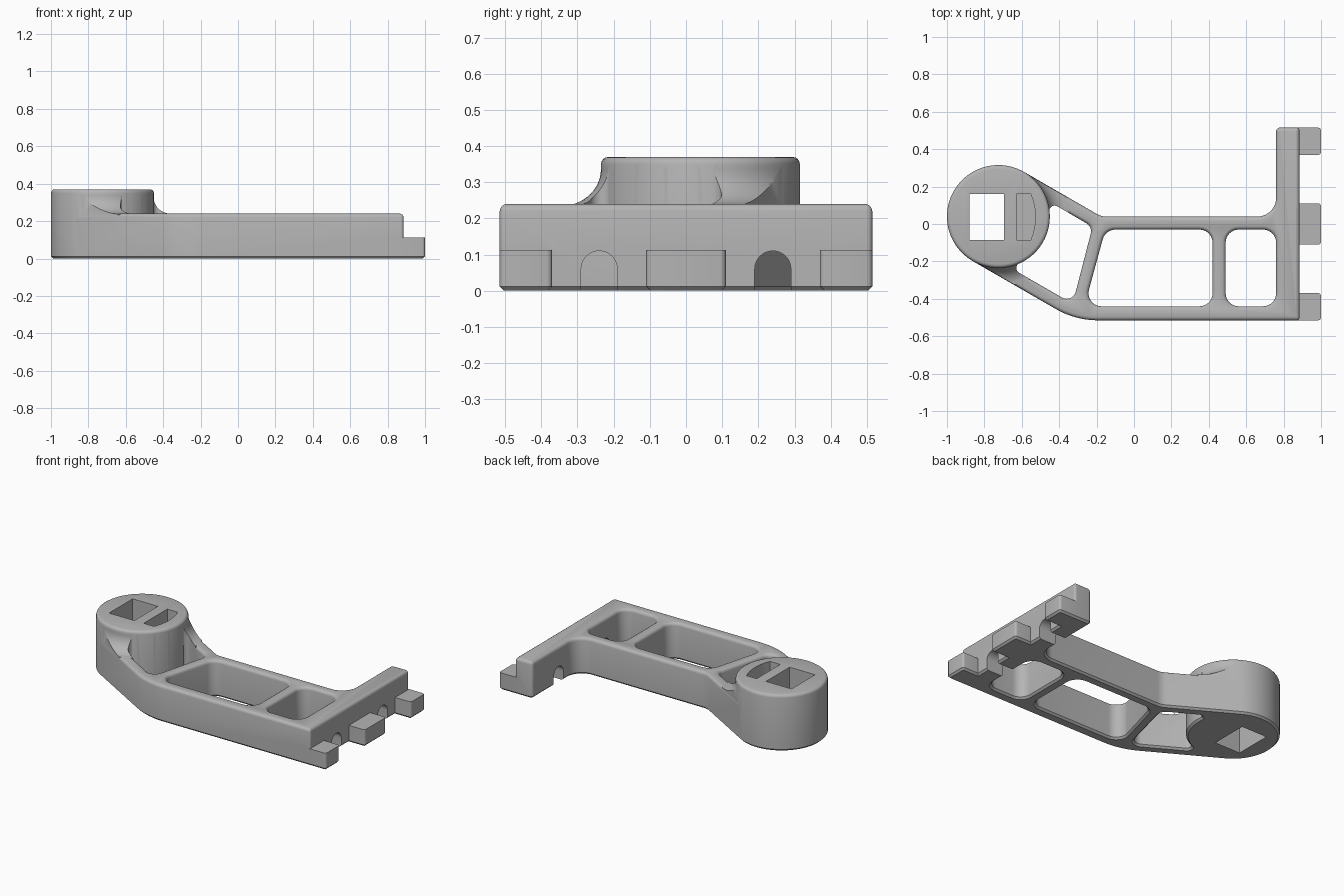
import bpy, bmesh, math
from mathutils import Vector

if "Cube" in bpy.data.objects:
    bpy.data.objects.remove(bpy.data.objects["Cube"], do_unlink=True)

BOSS = Vector((-0.725, 0.04))
BOSS_R = 0.275
ARM_TOP = 0.24
BOSS_TOP = 0.37

grey = bpy.data.materials.new("matte grey")
grey.use_nodes = True
grey.diffuse_color = (0.46, 0.46, 0.46, 1)
grey.node_tree.nodes["Principled BSDF"].inputs["Base Color"].default_value = grey.diffuse_color


def on_boss(degrees, r=BOSS_R):
    a = math.radians(degrees)
    return BOSS + Vector((r * math.cos(a), r * math.sin(a)))


def rounded(corners, steps=10):
    """Counter-clockwise outline from (x, y, fillet radius) corners."""
    pts = []
    for i, (x, y, r) in enumerate(corners):
        p = Vector((x, y))
        if r == 0:
            pts.append(p)
            continue
        u = (Vector(corners[i - 1][:2]) - p).normalized()
        v = (Vector(corners[(i + 1) % len(corners)][:2]) - p).normalized()
        half = u.angle(v) / 2
        centre = p + (u + v).normalized() * (r / math.sin(half))
        t = r / math.tan(half)
        a = p + u * t - centre
        b = p + v * t - centre
        turn = math.atan2(a.x * b.y - a.y * b.x, a.dot(b))
        for k in range(steps + 1):
            w = turn * k / steps
            c, s = math.cos(w), math.sin(w)
            pts.append(centre + Vector((a.x * c - a.y * s, a.x * s + a.y * c)))
    return pts


def offset(pts, d):
    """Move a counter-clockwise outline outwards by d."""
    out = []
    for i, p in enumerate(pts):
        e = (p - pts[i - 1]).normalized()
        f = (pts[(i + 1) % len(pts)] - p).normalized()
        n, m = Vector((e.y, -e.x)), Vector((f.y, -f.x))
        out.append(p + (n + m) * (d / (1 + n.dot(m))))
    return out


def loft(name, pts, layers):
    """Solid through copies of an outline, each layer being (offset, z)."""
    bm = bmesh.new()
    rings = [[bm.verts.new((p.x, p.y, z)) for p in offset(pts, d)] for d, z in layers]
    bm.faces.new(rings[0][::-1])
    bm.faces.new(rings[-1])
    n = len(pts)
    for low, high in zip(rings, rings[1:]):
        for i in range(n):
            j = (i + 1) % n
            bm.faces.new((low[i], low[j], high[j], high[i]))
    mesh = bpy.data.meshes.new(name)
    bm.to_mesh(mesh)
    bm.free()
    obj = bpy.data.objects.new(name, mesh)
    bpy.context.collection.objects.link(obj)
    mesh.materials.append(grey)
    return obj


def box(name, x0, x1, y0, y1, z0, z1):
    pts = [Vector(p) for p in ((x0, y0), (x1, y0), (x1, y1), (x0, y1))]
    return loft(name, pts, [(0, z0), (0, z1)])


def combine(target, tool, operation):
    mod = target.modifiers.new(operation, "BOOLEAN")
    mod.operation = operation
    mod.solver = "EXACT"
    mod.object = tool
    bpy.context.view_layer.update()
    bpy.context.view_layer.objects.active = target
    bpy.ops.object.modifier_apply(modifier=mod.name)
    bpy.data.objects.remove(tool, do_unlink=True)


def softened(top):
    """Chamfered bottom edge and rounded top edge."""
    return [(-0.012, 0), (0, 0.012), (0, top - 0.02), (-0.002, top - 0.012),
            (-0.006, top - 0.006), (-0.012, top - 0.002), (-0.02, top)]


# Arm outline, tangent to the boss on both sides
lower, upper = on_boss(240), on_boss(60)
outline = rounded([
    (*lower, 0), (-0.313, -0.515, 0.45), (0.885, -0.515, 0.015), (0.885, 0.515, 0.015),
    (0.76, 0.515, 0.02), (0.76, 0.04, 0.1), (-0.175, 0.04, 0.1), (*upper, 0)])
bracket = loft("bracket", outline, softened(ARM_TOP))

# Lightening pockets
boss_arc = [(*on_boss(a), 0) for a in (0, -20, -40, -60)]
boss_pocket = rounded([
    (*on_boss(281.8), 0.03), (-0.328, -0.426, 0.05), (-0.222, -0.015, 0.05),
    (*on_boss(18.2), 0.03)] + boss_arc)
long_pocket = rounded([(-0.265, -0.44, 0.07), (0.42, -0.44, 0.07),
                       (0.42, -0.03, 0.07), (-0.153, -0.03, 0.07)])
short_pocket = rounded([(0.49, -0.44, 0.07), (0.76, -0.44, 0.07),
                        (0.76, -0.03, 0.07), (0.49, -0.03, 0.07)])
flared = [(0.022, -0.01), (0, 0.012), (0, 0.22), (0.002, 0.228),
          (0.006, 0.234), (0.012, 0.238), (0.022, 0.242), (0.022, 0.3)]
for pocket in (boss_pocket, long_pocket, short_pocket):
    combine(bracket, loft("pocket_cutter", pocket, flared), "DIFFERENCE")

# Concave flare from the arm up to the boss, trimmed to the arm outline
circle = [on_boss(360 * i / 96) for i in range(96)]
flare_layers = [(0.1, 0.2)]
for k in range(13):
    a = math.radians(90 * k / 12)
    flare_layers.append((0.1 - 0.1 * math.sin(a), 0.338 - 0.1 * math.cos(a)))
flare = loft("flare", circle, flare_layers)
combine(flare, loft("outline_trim", outline, [(-0.002, 0.1), (-0.002, 0.5)]), "INTERSECT")
combine(flare, loft("pocket_trim", boss_pocket, [(0, 0.1), (0, 0.5)]), "DIFFERENCE")
combine(bracket, flare, "UNION")

# Round boss with a through hole and a blind slot
combine(bracket, loft("boss", circle, softened(BOSS_TOP)), "UNION")
combine(bracket, box("square_hole", -0.88, -0.695, -0.085, 0.16, -0.1, 0.5), "DIFFERENCE")
slot = [Vector((-0.627, 0.16)), Vector((-0.627, -0.085))]
for k in range(9):
    t = k / 4 - 1
    slot.append(Vector((-0.527 - 0.025 * t * t, 0.0375 + 0.1225 * t)))
combine(bracket, loft("slot_cutter", slot, [(0, 0.14), (0, 0.5)]), "DIFFERENCE")

# End tabs
for y0, y1 in ((-0.515, -0.37), (-0.11, 0.11), (0.37, 0.515)):
    tab = rounded([(0.85, y0, 0), (1, y0, 0.015), (1, y1, 0.015), (0.85, y1, 0)], 4)
    combine(bracket, loft("tab", tab, [(-0.012, 0), (0, 0.012), (0, 0.112)]), "UNION")

# Arched notches through the end bar
for y in (-0.24, 0.24):
    arch = [Vector((-0.05, -0.1)), Vector((0.05, -0.1))]
    for k in range(17):
        a = math.pi * k / 16
        arch.append(Vector((0.05 * math.cos(a), 0.06 + 0.05 * math.sin(a))))
    notch = loft("notch_cutter", arch, [(0, 0.7), (0, 0.95)])
    # Turn the extrusion so that its profile stands in the y-z plane
    for v in notch.data.vertices:
        v.co = Vector((v.co.z, v.co.x + y, v.co.y))
    combine(bracket, notch, "DIFFERENCE")

# Smooth curved walls, keep crisp edges
bpy.ops.object.select_all(action="DESELECT")
bracket.select_set(True)
bpy.context.view_layer.objects.active = bracket
bpy.ops.object.shade_smooth_by_angle(angle=math.radians(32))
